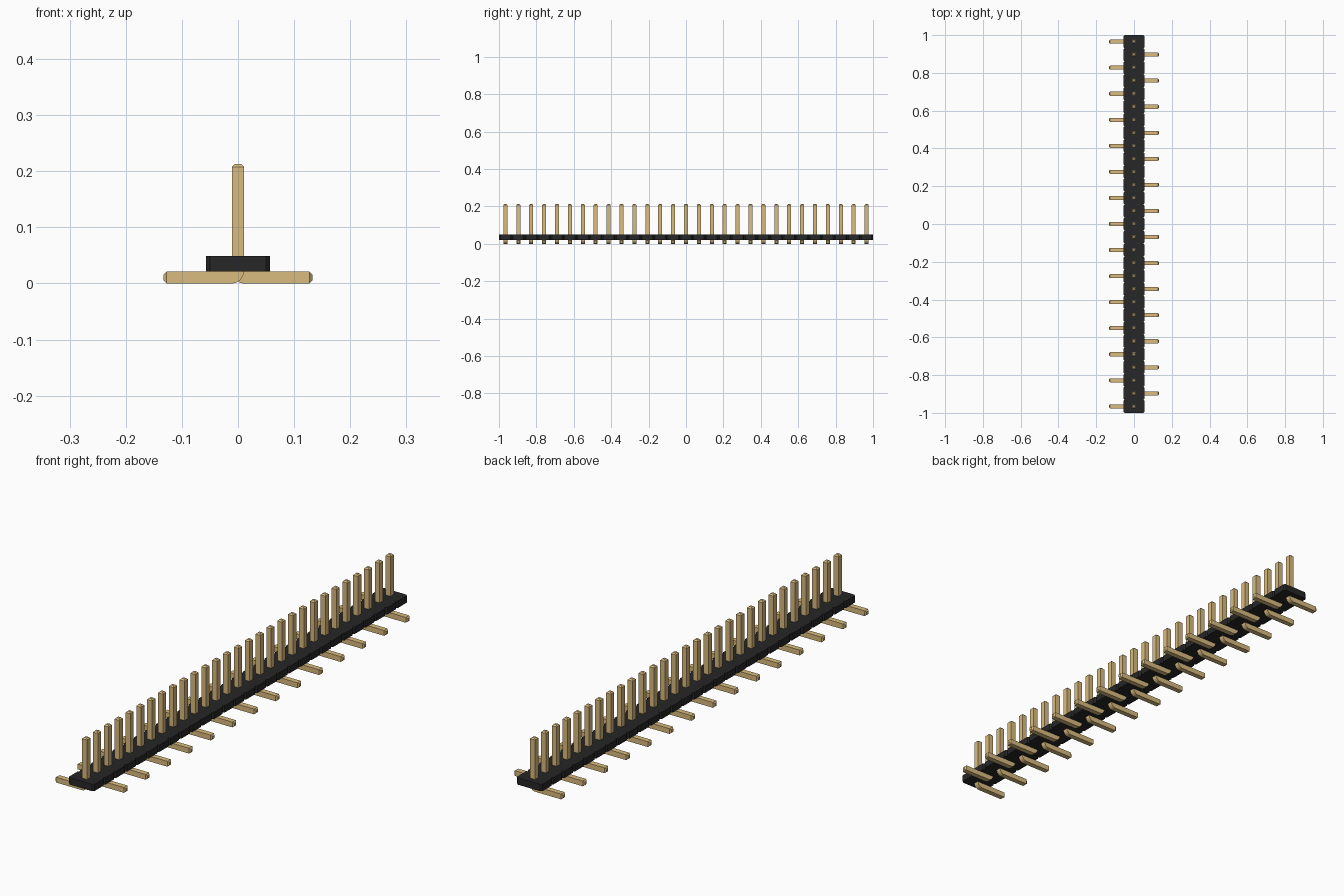
import bpy, bmesh, math
from mathutils import Vector

if "Cube" in bpy.data.objects:
    bpy.data.objects.remove(bpy.data.objects["Cube"])

COUNT = 29
PITCH = 2 / COUNT
H = 0.0107                   # half the pin thickness
TIP = H / 2                  # chamfer on the pin ends
TOP, REACH = 0.213, 0.1327
BODY_HALF, BODY_LOW, BODY_HIGH = 0.0568, 2 * H, 0.049


def material(name, rgb):
    m = bpy.data.materials.new(name)
    m.use_nodes = True
    m.diffuse_color = (*rgb, 1)
    bsdf = next(n for n in m.node_tree.nodes if n.type == "BSDF_PRINCIPLED")
    bsdf.inputs["Base Color"].default_value = (*rgb, 1)
    return m


def finish(bm, name, mat):
    bmesh.ops.recalc_face_normals(bm, faces=bm.faces)
    mesh = bpy.data.meshes.new(name)
    bm.to_mesh(mesh)
    bm.free()
    mesh.materials.append(mat)
    return mesh


def place(name, mesh):
    ob = bpy.data.objects.new(name, mesh)
    bpy.context.scene.collection.objects.link(ob)
    return ob


gold = material("gold pin metal", (0.70, 0.50, 0.21))
black = material("black plastic", (0.0205, 0.02, 0.02))

# Plastic strip: a row of blocks with chamfered corners, as one outline
c = PITCH / 10
side = []
for i in range(COUNT):
    y = -1 + i * PITCH
    side += [(BODY_HALF - c, y), (BODY_HALF, y + c), (BODY_HALF, y + PITCH - c)]
side.append((BODY_HALF - c, 1))
outline = side + [(-x, y) for x, y in reversed(side)]
bm = bmesh.new()
base = bm.faces.new([bm.verts.new((x, y, BODY_LOW)) for x, y in outline])
ext = bmesh.ops.extrude_face_region(bm, geom=[base], use_keep_orig=True)
top = [v for v in ext["geom"] if isinstance(v, bmesh.types.BMVert)]
bmesh.ops.translate(bm, verts=top, vec=(0, 0, BODY_HIGH - BODY_LOW))
place("strip_body", finish(bm, "strip_body", black))

# Bent pin: square rings swept along the foot, round the bend and up the post
# Each ring is (centre x, centre z, turn angle, half size)
inner = 0.001
radius = H + inner
pivot = Vector((-H - inner, 2 * H + inner))
rings = [(-REACH, H, 0, H - TIP), (-REACH + TIP, H, 0, H)]
STEPS = 8
for k in range(STEPS + 1):
    a = math.pi / 2 * k / STEPS
    rings.append((pivot.x + radius * math.sin(a), pivot.y - radius * math.cos(a), a, H))
rings += [(0, TOP - TIP, math.pi / 2, H), (0, TOP, math.pi / 2, H - TIP)]

bm = bmesh.new()
loops = []
for x, z, a, s in rings:
    nx, nz = math.sin(a), -math.cos(a)      # towards the outside of the bend
    loops.append([bm.verts.new((x + u * s * nx, v * s, z + u * s * nz))
                  for u, v in ((1, 1), (1, -1), (-1, -1), (-1, 1))])
for p, q in zip(loops, loops[1:]):
    for j in range(4):
        k = (j + 1) % 4
        bm.faces.new((p[j], p[k], q[k], q[j]))
bm.faces.new(loops[0])
bm.faces.new(loops[-1])
pin_mesh = finish(bm, "pin", gold)
pin_mesh.shade_smooth()
pin_mesh.set_sharp_from_angle(angle=math.radians(30))

# Feet alternate to either side along the strip
for i in range(COUNT):
    pin = place(f"pin_{i + 1}", pin_mesh)
    pin.location.y = -1 + (i + 0.5) * PITCH
    pin.rotation_euler.z = math.pi * (i % 2)
